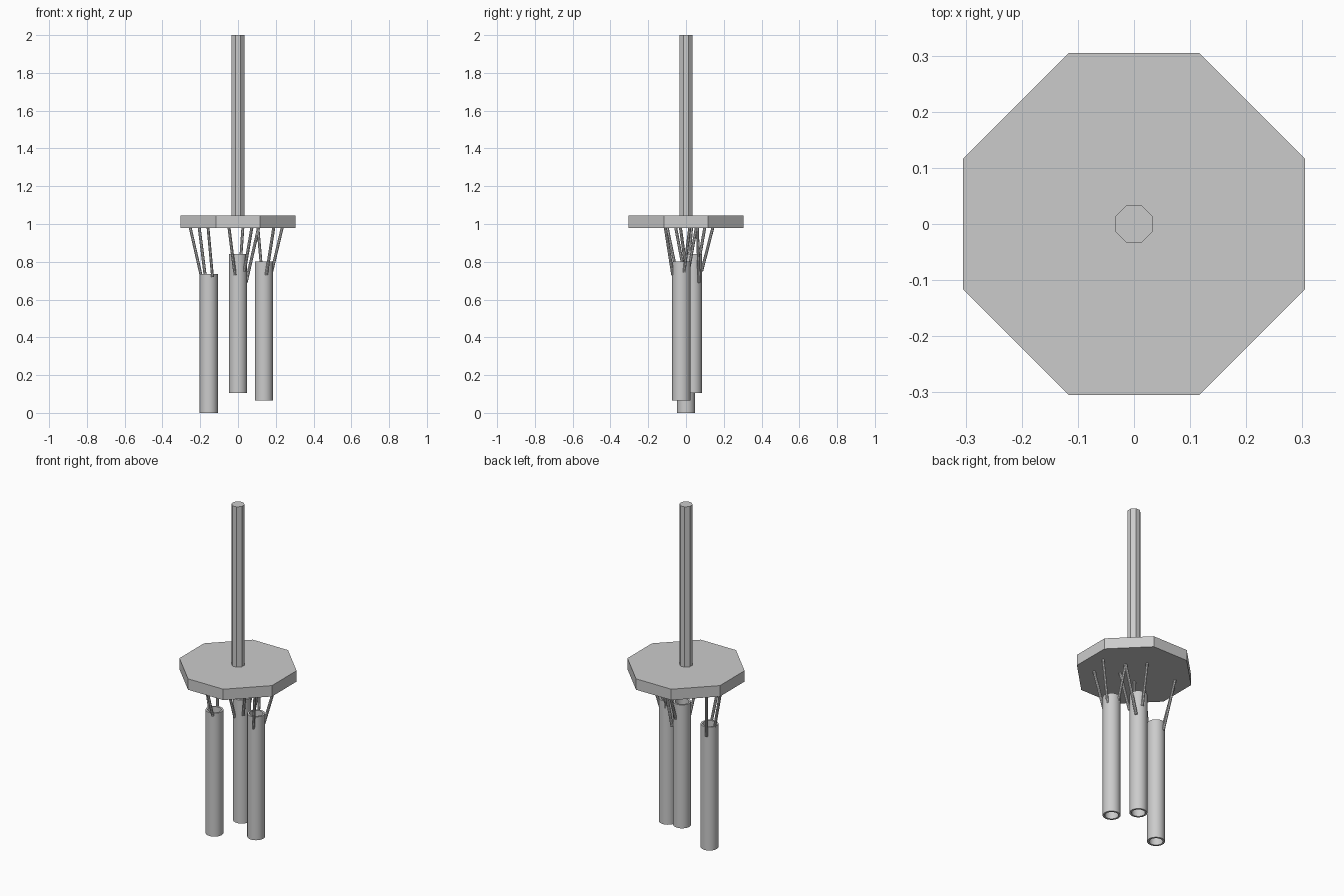
import bpy, bmesh, math
from mathutils import Vector

if "Cube" in bpy.data.objects:
    bpy.data.objects.remove(bpy.data.objects["Cube"])


def finish(bm, name, smooth=False):
    bmesh.ops.recalc_face_normals(bm, faces=bm.faces)
    me = bpy.data.meshes.new(name)
    bm.to_mesh(me)
    bm.free()
    ob = bpy.data.objects.new(name, me)
    bpy.context.collection.objects.link(ob)
    if smooth:
        bpy.context.view_layer.objects.active = ob
        ob.select_set(True)
        bpy.ops.object.shade_smooth_by_angle(angle=math.radians(35))
        ob.select_set(False)
    return ob


def octagon_prism(name, half, flat, z0, z1):
    pts = [(half, -flat), (half, flat), (flat, half), (-flat, half),
           (-half, flat), (-half, -flat), (-flat, -half), (flat, -half)]
    bm = bmesh.new()
    face = bm.faces.new([bm.verts.new((x, y, z0)) for x, y in pts])
    top = bmesh.ops.extrude_face_region(bm, geom=[face], use_keep_orig=True)
    verts = [v for v in top["geom"] if isinstance(v, bmesh.types.BMVert)]
    bmesh.ops.translate(bm, verts=verts, vec=(0, 0, z1 - z0))
    return finish(bm, name)


def tube(name, x, y, z0, z1, r=0.048, inner=0.037, n=32):
    bm = bmesh.new()
    rings = []
    for rad, z in ((r, z0), (r, z1), (inner, z1), (inner, z0)):
        rings.append([bm.verts.new((x + rad * math.cos(2 * math.pi * i / n),
                                    y + rad * math.sin(2 * math.pi * i / n), z))
                      for i in range(n)])
    for k in range(4):
        a, b = rings[k], rings[(k + 1) % 4]
        for i in range(n):
            j = (i + 1) % n
            bm.faces.new((a[i], a[j], b[j], b[i]))
    return finish(bm, name, True)


def string(name, top, bottom, r=0.008):
    a, b = Vector((*top, 0.985)), Vector(bottom)
    bm = bmesh.new()
    bmesh.ops.create_cone(bm, cap_ends=True, segments=8, radius1=r, radius2=r,
                          depth=(a - b).length)
    bm.transform((a - b).to_track_quat('Z', 'Y').to_matrix().to_4x4())
    bmesh.ops.translate(bm, verts=bm.verts, vec=(a + b) / 2)
    return finish(bm, name)


# Top plate and hanging rod
octagon_prism("top_plate", 0.305, 0.116, 0.98, 1.045)
octagon_prism("hanging_rod", 0.034, 0.013, 1.04, 2.0)

# Hollow chimes, each with its own splayed strings
chimes = {
    "left": ((-0.155, 0.0, 0.0), [
        ((-0.254, 0.03), (-0.196, 0.01, 0.73)),
        ((-0.206, 0.10), (-0.168, 0.047, 0.68)),
        ((-0.159, -0.10), (-0.135, -0.045, 0.72))]),
    "middle": ((0.0, 0.037, 0.105), [
        ((-0.048, -0.055), (-0.016, -0.008, 0.73)),
        ((0.026, 0.143), (0.01, 0.083, 0.75)),
        ((0.074, -0.03), (0.034, 0.002, 0.75)),
        ((0.11, 0.06), (0.043, 0.07, 0.69))]),
    "right": ((0.137, -0.025, 0.066), [
        ((0.19, -0.11), (0.15, -0.07, 0.73)),
        ((0.235, 0.02), (0.178, -0.01, 0.745)),
        ((0.105, 0.055), (0.125, 0.015, 0.76))]),
}
for side, ((x, y, z), strings) in chimes.items():
    tube(f"{side}_chime", x, y, z, z + 0.735)
    for i, (top, bottom) in enumerate(strings):
        string(f"{side}_string_{i + 1}", top, bottom)
